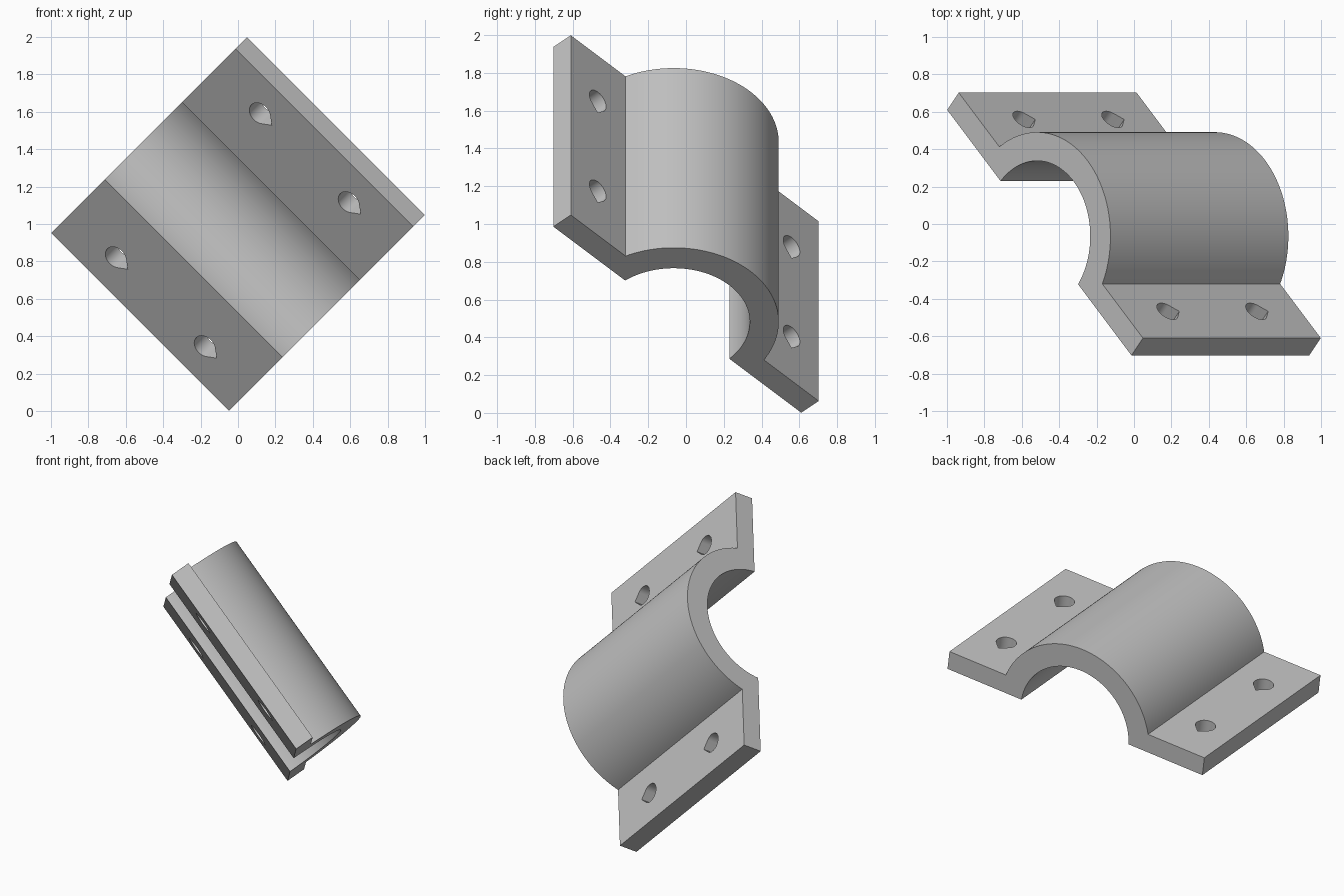
import bpy
import bmesh
from math import sin, cos, asin, pi, sqrt, radians
from mathutils import Matrix, Vector

cube = bpy.data.objects.get("Cube")
if cube:
    bpy.data.objects.remove(cube, do_unlink=True)

# Sizes: width across flanges, flange thickness, length along the bore
HALF_W, THICK, LENGTH = 0.957, 0.127, 1.345
OUTER_R, INNER_R = 0.556, 0.403
AXIS_N = -0.026 - THICK / 2      # bore axis, measured from flange mid-plane
HOLE_W, HOLE_L, HOLE_R = 0.748, 0.336, 0.064

grey = bpy.data.materials.new("light grey")
grey.use_nodes = True
colour = (0.55, 0.55, 0.55, 1)
grey.diffuse_color = colour
grey.node_tree.nodes["Principled BSDF"].inputs["Base Color"].default_value = colour

# Tilted frame: across the flanges, out of the arch, along the bore
tilt = radians(46.7)
along = Vector((1, 0, -1)).normalized()
out = Vector((cos(tilt) / sqrt(2), sin(tilt), cos(tilt) / sqrt(2)))
across = out.cross(along)
frame = Matrix((across, out, along)).transposed().to_4x4()
frame.translation = (0, 0, 1)


def arc(radius, level, steps):
    """Points of the bore arc from +across to -across, ending at a level."""
    start = asin((level - AXIS_N) / radius)
    angles = [start + (pi - 2 * start) * i / steps for i in range(steps + 1)]
    return [(radius * cos(a), AXIS_N + radius * sin(a)) for a in angles]


def prism(bm, points, offset):
    """Extrude a closed outline of 3D points by an offset."""
    face = bm.faces.new([bm.verts.new(p) for p in points])
    grown = bmesh.ops.extrude_face_region(bm, geom=[face])["geom"]
    moved = [g for g in grown if isinstance(g, bmesh.types.BMVert)]
    bmesh.ops.translate(bm, verts=moved, vec=offset)


def make_object(name, bm):
    bmesh.ops.recalc_face_normals(bm, faces=bm.faces)
    mesh = bpy.data.meshes.new(name)
    bm.to_mesh(mesh)
    bm.free()
    mesh.materials.append(grey)
    obj = bpy.data.objects.new(name, mesh)
    bpy.context.collection.objects.link(obj)
    obj.matrix_world = frame
    return obj


# Half-pipe clamp with two flanges
h = THICK / 2
section = [(HALF_W, -h), (HALF_W, h)] + arc(OUTER_R, h, 64)
section += [(-HALF_W, h), (-HALF_W, -h)] + arc(INNER_R, -h, 64)[::-1]
bm = bmesh.new()
prism(bm, [(x, y, -LENGTH / 2) for x, y in section], (0, 0, LENGTH))
clamp = make_object("pipe_clamp", bm)

# Teardrop bolt holes, pointed along the bore
bm = bmesh.new()
sweep = [pi / 4 + 1.5 * pi * i / 36 for i in range(37)]
drop = [(HOLE_R * sin(a), HOLE_R * cos(a)) for a in sweep] + [(0, HOLE_R * sqrt(2))]
for side in (-1, 1):
    for end in (-1, 1):
        outline = [(side * HOLE_W + x, -THICK, end * HOLE_L + z) for x, z in drop]
        prism(bm, outline, (0, 2 * THICK, 0))
cutter = make_object("bolt_hole_cutter", bm)
cutter.hide_render = True

# Cut the holes and discard the cutter
cut = clamp.modifiers.new("bolt_holes", 'BOOLEAN')
cut.operation = 'DIFFERENCE'
cut.solver = 'EXACT'
cut.object = cutter
bpy.context.view_layer.update()
bpy.ops.object.select_all(action='DESELECT')
bpy.context.view_layer.objects.active = clamp
clamp.select_set(True)
bpy.ops.object.modifier_apply(modifier=cut.name)
bpy.data.objects.remove(cutter, do_unlink=True)
bpy.ops.object.shade_smooth_by_angle(angle=radians(25))
